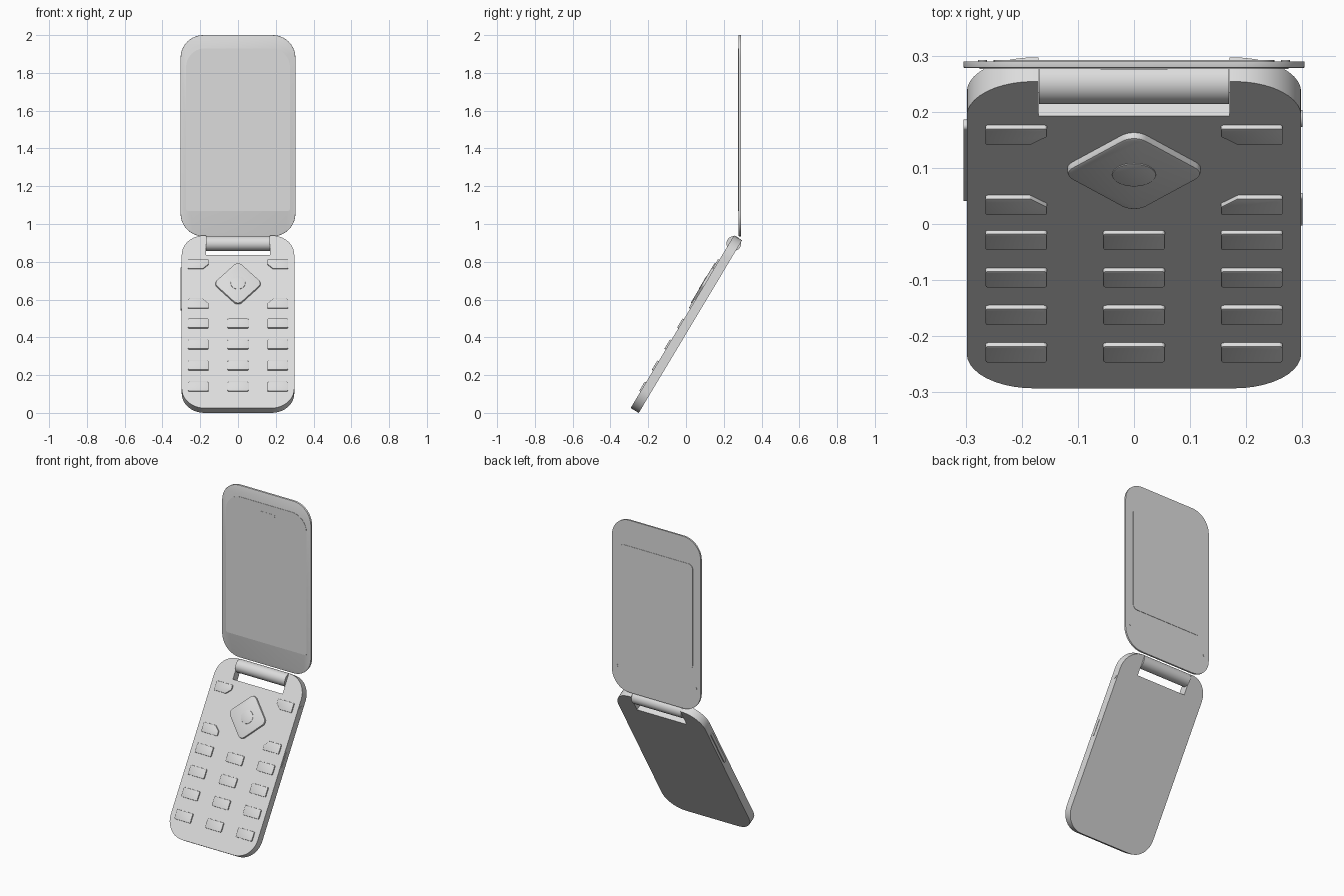
import bpy, bmesh, math
from mathutils import Matrix, Vector

cube = bpy.data.objects.get("Cube")
if cube:
    bpy.data.objects.remove(cube, do_unlink=True)

# One plain grey for the whole body
grey = bpy.data.materials.new("light_grey")
grey.use_nodes = True
colour = (0.72, 0.72, 0.72, 1)
grey.diffuse_color = colour
grey.node_tree.nodes["Principled BSDF"].inputs["Base Color"].default_value = colour

# Working planes: x across, y along the half, z out of its inner face
TILT = math.radians(59.1)
BASE = Matrix.Translation((0, -0.25, 0)) @ Matrix.Rotation(TILT, 4, "X")
LID = Matrix.Translation((0, 0.29, 0)) @ Matrix.Rotation(math.pi / 2, 4, "X")
THICK, LONG, HALF = 0.05, 1.065, 0.298
LID_THICK = 0.012


def rounded(corners, radii, steps=10):
    """Outline with each corner replaced by an arc."""
    pts = [Vector(c) for c in corners]
    if not isinstance(radii, (list, tuple)):
        radii = [radii] * len(pts)
    out = []
    for i, p in enumerate(pts):
        r = radii[i]
        if r == 0:
            out.append(p)
            continue
        a = (pts[i - 1] - p).normalized()
        b = (pts[(i + 1) % len(pts)] - p).normalized()
        half = a.angle(b) / 2
        centre = p + (a + b).normalized() * r / math.sin(half)
        start = p + a * r / math.tan(half) - centre
        end = p + b * r / math.tan(half) - centre
        first = math.atan2(start.y, start.x)
        sweep = math.atan2(start.x * end.y - start.y * end.x, start.dot(end))
        for k in range(steps + 1):
            t = first + sweep * k / steps
            out.append(centre + Vector((math.cos(t), math.sin(t))) * r)
    return out


def rect(x0, x1, y0, y1):
    return [(x0, y0), (x1, y0), (x1, y1), (x0, y1)]


def circle(x, y, r, n=32):
    return [(x + r * math.cos(2 * math.pi * k / n), y + r * math.sin(2 * math.pi * k / n))
            for k in range(n)]


def prism(name, outline, low, high, frame, bevel=0.0):
    """Extrude an outline between two heights of a working plane."""
    bm = bmesh.new()
    face = bm.faces.new([bm.verts.new((p[0], p[1], low)) for p in outline])
    ext = bmesh.ops.extrude_face_region(bm, geom=[face])
    top = [g for g in ext["geom"] if isinstance(g, bmesh.types.BMVert)]
    bmesh.ops.translate(bm, verts=top, vec=(0, 0, high - low))
    if face.is_valid and len(face.link_loops if hasattr(face, "link_loops") else face.loops) and \
            all(len(e.link_faces) == 1 for e in face.edges):
        bm.faces.remove(face)
    bmesh.ops.holes_fill(bm, edges=[e for e in bm.edges if e.is_boundary])
    bmesh.ops.recalc_face_normals(bm, faces=bm.faces)
    if bevel:
        rim = [e for e in bm.edges if all(v in top for v in e.verts)]
        bmesh.ops.bevel(bm, geom=rim, offset=bevel, segments=2, profile=0.5, affect="EDGES")
    mesh = bpy.data.meshes.new(name)
    bm.to_mesh(mesh)
    bm.free()
    mesh.materials.append(grey)
    obj = bpy.data.objects.new(name, mesh)
    bpy.context.collection.objects.link(obj)
    obj.matrix_world = frame
    bpy.ops.object.select_all(action="DESELECT")
    obj.select_set(True)
    bpy.context.view_layer.objects.active = obj
    bpy.ops.object.shade_smooth_by_angle(angle=math.radians(35))
    return obj


# Keypad half, notched at the top for the hinge
NOTCH = 0.17
body = [(-HALF, 0), (HALF, 0), (HALF, LONG), (NOTCH, LONG), (NOTCH, 0.945),
        (-NOTCH, 0.945), (-NOTCH, LONG), (-HALF, LONG)]
prism("keypad_body", rounded(body, [0.12, 0.12, 0.12, 0, 0, 0, 0, 0.12]), 0, THICK, BASE)

# Hinge barrel across the notch
side_plane = Matrix.Rotation(math.pi / 2, 4, "Z") @ Matrix.Rotation(math.pi / 2, 4, "X")
prism("hinge_barrel", circle(0.253, 0.897, 0.039, 48), -NOTCH + 0.001, NOTCH - 0.001, side_plane)

# Screen half with thin plates on both faces
prism("lid", rounded(rect(-0.304, 0.304, 0.935, 2.0), 0.12), 0, LID_THICK, LID, 0.002)
prism("inner_screen", rounded(rect(-0.275, 0.275, 1.07, 1.93), [0.01, 0.01, 0.1, 0.1]),
      LID_THICK, LID_THICK + 0.002, LID)
prism("earpiece", rounded(rect(-0.06, 0.06, 1.865, 1.88), 0.007),
      LID_THICK + 0.002, LID_THICK + 0.003, LID)
prism("outer_panel", rounded(rect(-0.25, 0.25, 1.19, 1.84), 0.03), -0.002, 0, LID)
for side, label in ((-1, "right"), (1, "left")):
    prism(f"{label}_lid_screw", circle(side * 0.27, 1.08, 0.008, 16), -0.002, 0, LID)

# Number keys
KEY_W, KEY_H, RISE = 0.055, 0.0285, 0.008
for row in range(4):
    for col in (-1, 0, 1):
        x, y = col * 0.21, 0.13 * (row + 1)
        key = rect(x - KEY_W, x + KEY_W, y - KEY_H, y + KEY_H)
        prism(f"number_key_{row + 1}_{col + 2}", rounded(key, 0.006, 3),
              THICK - 0.001, THICK + RISE, BASE, 0.002)


# Soft and call keys with one cut corner facing the navigation pad
def cut_key(name, side, y, up):
    inner, outer = 0.155 * side, 0.265 * side
    key = [(outer, y - up * KEY_H), (outer, y + up * KEY_H), (inner + 0.03 * side, y + up * KEY_H),
           (inner, y), (inner, y - up * KEY_H)]
    prism(name, rounded(key, 0.005, 3), THICK - 0.001, THICK + RISE, BASE, 0.002)


for side, label in ((-1, "right"), (1, "left")):
    cut_key(f"{label}_soft_key", side, 0.885, -1)
    cut_key(f"{label}_call_key", side, 0.642, 1)

# Diamond navigation pad with a round centre button
MID = 0.764
diamond = [(0, MID - 0.137), (0.13, MID), (0, MID + 0.137), (-0.13, MID)]
prism("navigation_pad", rounded(diamond, 0.03), THICK - 0.001, THICK + 0.013, BASE, 0.005)
prism("centre_button", circle(0, MID, 0.039), THICK + 0.012, THICK + 0.015, BASE, 0.001)

# Side button, side slot cover and hinge pin, set out on the side walls
side_frame = BASE @ side_plane
prism("volume_button", rounded(rect(0.62, 0.88, 0.015, 0.035), 0.008),
      -0.304, -0.29, side_frame)
prism("side_slot_cover", rounded(rect(0.54, 0.64, 0.025, 0.037), 0.005),
      0.29, 0.3, side_frame)
prism("side_pin", circle(0.895, 0.025, 0.015, 24), 0.29, 0.3, side_frame)
